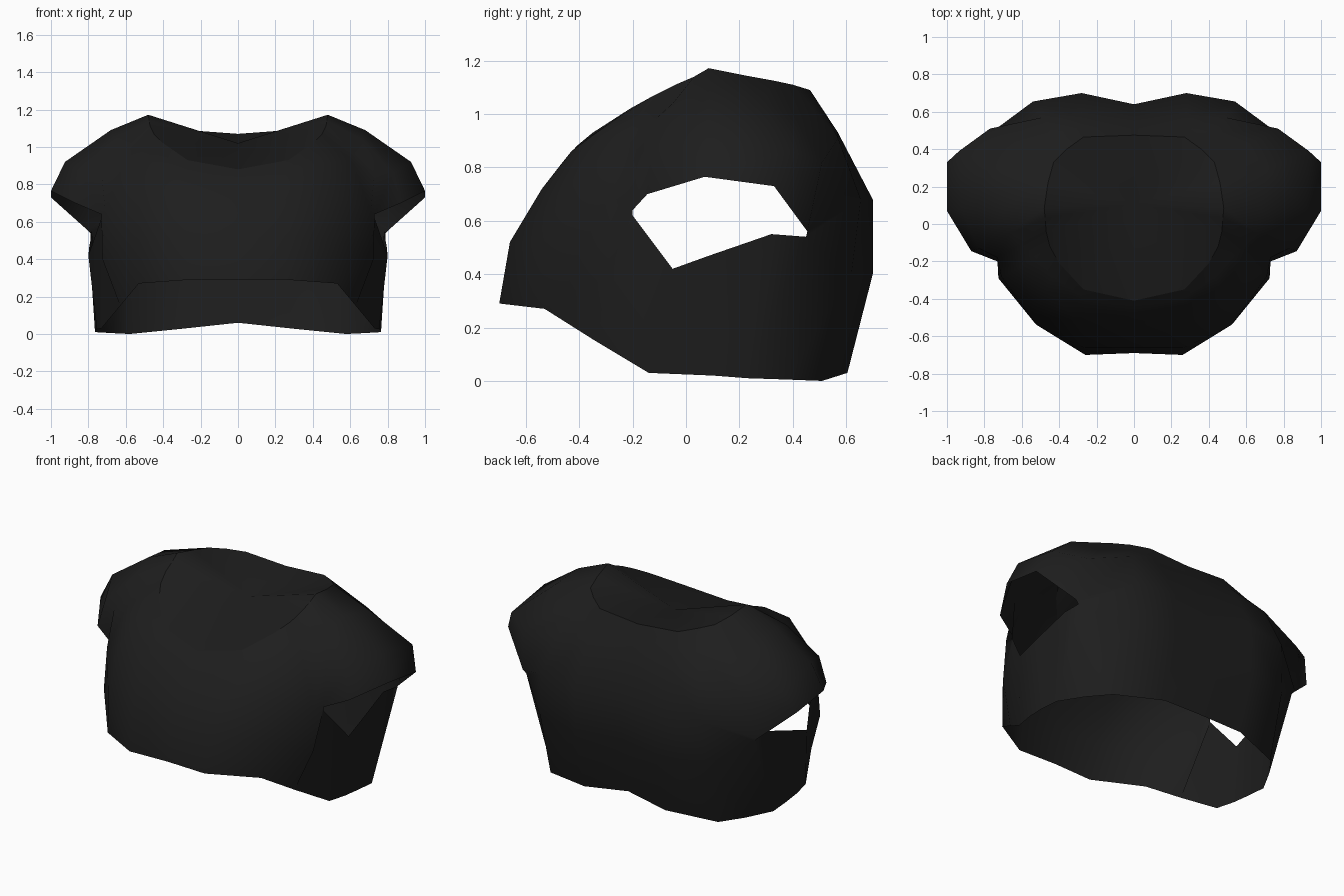
import bpy
import math

cube = bpy.data.objects.get("Cube")
if cube:
    bpy.data.objects.remove(cube, do_unlink=True)

# One dark cloth colour
cloth = bpy.data.materials.new("black_cloth")
cloth.use_nodes = True
colour = (0.0125, 0.0125, 0.0125, 1)
cloth.diffuse_color = colour
shader = cloth.node_tree.nodes["Principled BSDF"]
shader.inputs["Base Color"].default_value = colour
shader.inputs["Roughness"].default_value = 0.9


def make_half(name, verts, faces, angle):
    """Build the left half of a part and mirror it to the right."""
    mesh = bpy.data.meshes.new(name)
    mesh.from_pydata(verts, [], faces)
    mesh.materials.append(cloth)
    obj = bpy.data.objects.new(name, mesh)
    bpy.context.collection.objects.link(obj)
    bpy.ops.object.select_all(action="DESELECT")
    obj.select_set(True)
    bpy.context.view_layer.objects.active = obj
    bpy.ops.object.shade_smooth_by_angle(angle=math.radians(angle))
    mirror = obj.modifiers.new("mirror", "MIRROR")
    mirror.use_clip = True
    return obj


def add_collar_row(seam):
    """Insert a point halfway between the shoulder and the neck."""
    shoulder, neck = seam[-2:]
    halfway = tuple((a + b) / 2 for a, b in zip(shoulder, neck))
    return seam[:-1] + [halfway, neck]


# Each seam runs hem, waist, chest, shoulder, neck
front_seams = [
    [(0, -.69, .29), (0, -.66, .51), (0, -.54, .72), (0, -.47, .81), (0, -.41, .88)],
    [(.26, -.7, .29), (.27, -.66, .52), (.28, -.54, .72), (.28, -.43, .86), (.27, -.35, .93)],
    [(.53, -.53, .27), (.52, -.54, .5), (.53, -.45, .72), (.47, -.35, .92), (.4, -.21, 1.02)],
    [(.63, -.34, .15), (.725, -.29, .4), (.71, -.28, .66), (.61, -.23, .92), (.45, -.12, 1.07)],
    [(.73, -.14, .03), (.73, -.2, .62), (.73, -.2, .64), (.73, -.18, .86), (.47, -.04, 1.11)],
]
# The waist point is the lower armhole edge, the chest point the sleeve edge;
# these seams have their own rounded point before the neck
sleeve_seams = [
    [(.755, -.02, .025), (.8, -.05, .42), (.87, -.145, .7),
     (.83, -.13, .86), (.66, -.05, 1.04), (.475, .03, 1.14)],
    [(.765, .1, .02), (.795, .08, .467), (1, .07, .765),
     (.925, .08, .92), (.68, .09, 1.09), (.48, .085, 1.172)],
    [(.765, .23, .01), (.78, .32, .55), (1, .33, .73),
     (.935, .39, .86), (.71, .29, 1.05), (.46, .22, 1.145)],
]
back_seams = [
    [(.68, .38, .005), (.79, .45, .54), (.81, .455, .56), (.77, .51, .82), (.43, .33, 1.125)],
    [(.58, .51, 0), (.575, .62, .4), (.54, .655, .68), (.49, .57, .91), (.36, .4, 1.11)],
    [(.28, .605, .03), (.28, .7, .4), (.28, .7, .68), (.28, .57, .93), (.27, .465, 1.09)],
    [(0, .57, .06), (0, .63, .4), (0, .64, .68), (0, .545, .92), (0, .475, 1.07)],
]
seams = [add_collar_row(s) for s in front_seams] + sleeve_seams
seams += [add_collar_row(s) for s in back_seams]
rows = len(seams[0])

# Shirt body with cap sleeves, leaving the armhole open
first = len(front_seams) - 1
last = first + len(sleeve_seams)
faces = []
for c in range(len(seams) - 1):
    for r in range(rows - 1):
        in_armhole = first <= c <= last and r == 1
        if not in_armhole:
            a, b = c * rows + r, (c + 1) * rows + r
            faces.append((a, b, b + 1, a + 1))
points = [p for seam in seams for p in seam]
make_half("shirt_body", points, faces, 60)

# Neck panel: a shallow saddle stretched straight across the collar
rim = [seam[-1] for seam in seams]
middle = len(rim)
fan = [(i, i + 1, middle) for i in range(middle - 1)]
make_half("neck_panel", rim + [(0, .11, 1.02)], fan, 60)
